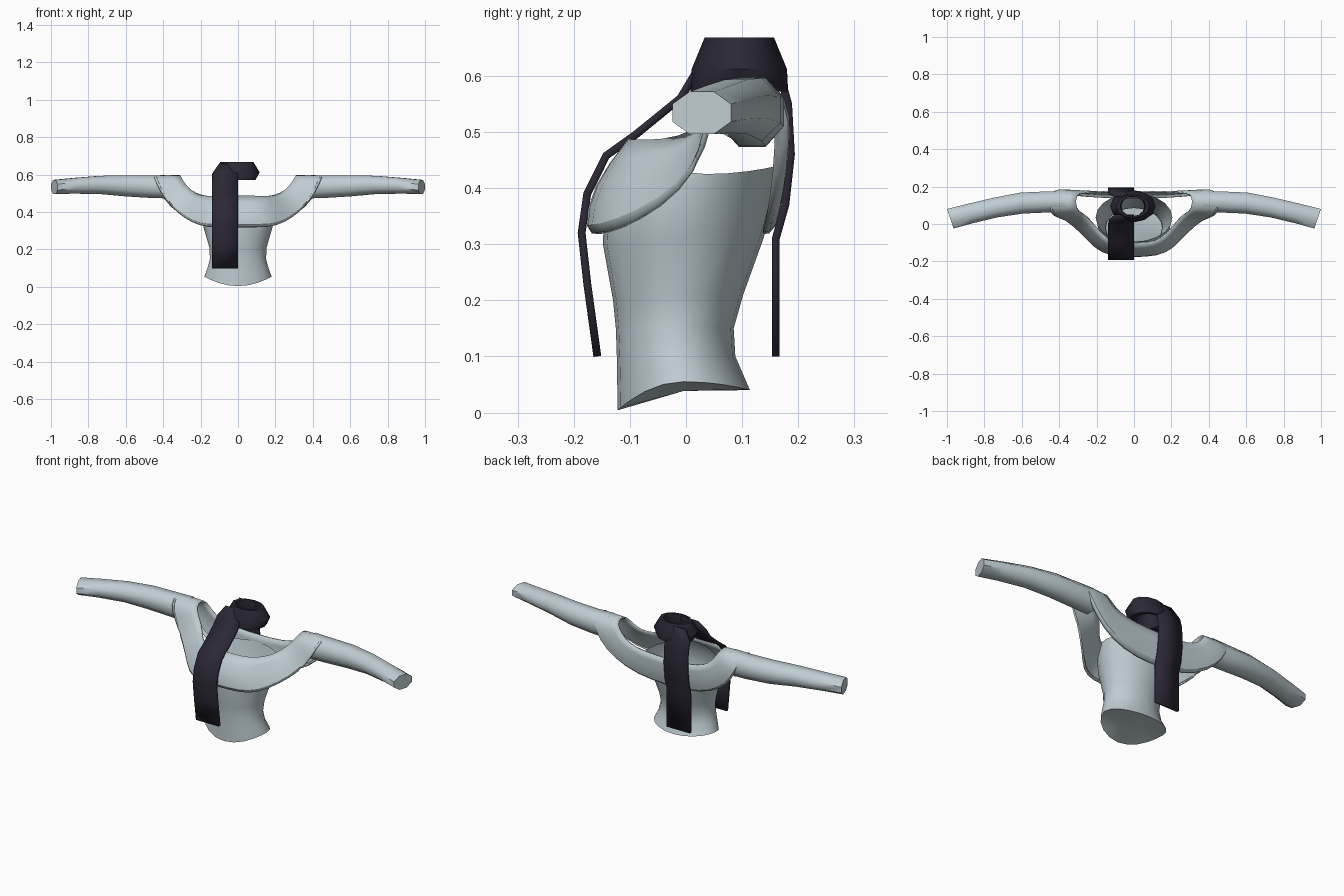
import bpy
import bmesh
from math import sin, cos, pi, radians

default_cube = bpy.data.objects.get("Cube")
if default_cube:
    bpy.data.objects.remove(default_cube, do_unlink=True)


def make_material(name, colour):
    mat = bpy.data.materials.new(name)
    mat.use_nodes = True
    mat.diffuse_color = colour
    mat.node_tree.nodes["Principled BSDF"].inputs["Base Color"].default_value = colour
    return mat


pale_cloth = make_material("pale blue grey cloth", (0.52, 0.61, 0.645, 1))
dark_cloth = make_material("dark violet cloth", (0.024, 0.021, 0.036, 1))


def loft(name, rows, material, closed=True, caps=(), thickness=0, smooth_levels=0, angle=50):
    """Skin rows of points; caps lists the rows closed by a fan to their centre."""
    bm = bmesh.new()
    rings = [[bm.verts.new(p) for p in row] for row in rows]
    count = len(rows[0])
    for low, high in zip(rings, rings[1:]):
        for i in range(count if closed else count - 1):
            j = (i + 1) % count
            bm.faces.new((low[i], low[j], high[j], high[i]))
    for index in caps:
        ring = rings[index]
        middle = bm.verts.new([sum(v.co[k] for v in ring) / count for k in range(3)])
        for i in range(count):
            bm.faces.new((ring[i], ring[(i + 1) % count], middle))
    bmesh.ops.recalc_face_normals(bm, faces=bm.faces)
    mesh = bpy.data.meshes.new(name)
    bm.to_mesh(mesh)
    bm.free()
    mesh.materials.append(material)
    obj = bpy.data.objects.new(name, mesh)
    bpy.context.collection.objects.link(obj)
    bpy.ops.object.select_all(action="DESELECT")
    bpy.context.view_layer.objects.active = obj
    obj.select_set(True)
    bpy.ops.object.shade_smooth_by_angle(angle=radians(angle))
    if smooth_levels:
        subdivision = obj.modifiers.new("rounding", "SUBSURF")
        subdivision.levels = subdivision.render_levels = smooth_levels
    if thickness:
        solid = obj.modifiers.new("cloth thickness", "SOLIDIFY")
        solid.thickness = thickness
        solid.offset = 0
    return obj


# Bodice: each ring has front y, back y, half width, then front, side and back height
def bodice_ring(front, back, half_width, z_front, z_side, z_back, sides=20):
    ring = []
    for i in range(sides):
        a = 2 * pi * i / sides
        c = cos(a)
        z_end = z_front if c > 0 else z_back
        ring.append((half_width * sin(a),
                     (front + back) / 2 + c * (front - back) / 2,
                     z_side + (z_end - z_side) * c * c))
    return ring


bodice_rings = [
    (-0.122, 0.114, 0.18, 0.004, 0.055, 0.04),
    (-0.123, 0.088, 0.163, 0.09, 0.10, 0.10),
    (-0.125, 0.085, 0.15, 0.15, 0.15, 0.15),
    (-0.130, 0.102, 0.153, 0.20, 0.21, 0.21),
    (-0.148, 0.138, 0.182, 0.30, 0.31, 0.31),
    (-0.145, 0.155, 0.197, 0.39, 0.37, 0.37),
    (-0.095, 0.165, 0.205, 0.465, 0.425, 0.44),
]
loft("bodice", [bodice_ring(*ring) for ring in bodice_rings], pale_cloth, caps=(0,))

# Draped collar: half edges from front centre, over the shoulder, to back centre
collar_low = [(0, -0.18, 0.32), (0.13, -0.175, 0.32), (0.21, -0.14, 0.325),
              (0.29, -0.05, 0.365), (0.37, 0.02, 0.43), (0.42, 0.04, 0.50),
              (0.455, 0.055, 0.57), (0.462, 0.12, 0.602), (0.45, 0.185, 0.56),
              (0.41, 0.185, 0.47), (0.33, 0.175, 0.39), (0.2, 0.16, 0.33), (0, 0.155, 0.315)]
collar_middle = [(0, -0.17, 0.40), (0.12, -0.158, 0.405), (0.19, -0.11, 0.41),
                 (0.26, -0.02, 0.44), (0.32, 0.03, 0.49), (0.36, 0.045, 0.535),
                 (0.385, 0.06, 0.58), (0.39, 0.12, 0.605), (0.38, 0.18, 0.57),
                 (0.34, 0.182, 0.5), (0.27, 0.177, 0.45), (0.18, 0.173, 0.41), (0, 0.171, 0.40)]
collar_high = [(0, -0.10, 0.485), (0.1, -0.10, 0.485), (0.16, -0.07, 0.483),
               (0.21, -0.01, 0.487), (0.25, 0.04, 0.515), (0.285, 0.06, 0.55),
               (0.305, 0.08, 0.585), (0.312, 0.12, 0.598), (0.305, 0.16, 0.58),
               (0.275, 0.165, 0.535), (0.23, 0.17, 0.5), (0.15, 0.172, 0.48), (0, 0.172, 0.475)]


def mirrored_loop(half):
    return half + [(-x, y, z) for x, y, z in half[-2:0:-1]]


# The lip turns the low edge back in to the bodice
collar_lip = [(x * 0.95, y * 0.87, z + 0.002) for x, y, z in collar_low]
loft("draped_collar",
     [mirrored_loop(edge) for edge in (collar_lip, collar_low, collar_middle, collar_high)],
     pale_cloth, thickness=0.008, smooth_levels=1, angle=60)

# Sleeves: stations of x, centre y, centre z, y radius, z radius, slant
sleeve_stations = [
    (0.37, 0.118, 0.535, 0.058, 0.064, 0),
    (0.46, 0.118, 0.535, 0.058, 0.062, 0),
    (0.60, 0.112, 0.540, 0.058, 0.058, 0.1),
    (0.74, 0.088, 0.545, 0.054, 0.050, 0.2),
    (0.88, 0.055, 0.540, 0.053, 0.043, 0.3),
    (0.982, 0.028, 0.534, 0.054, 0.039, 0.33),
]


def sleeve_ring(side, x, y, z, radius_y, radius_z, slant, sides=8):
    ring = []
    for i in range(sides):
        a = 2 * pi * (i + 0.5) / sides
        dy = radius_y * 1.05 * cos(a)
        ring.append((side * (x + slant * dy), y + dy, z + radius_z * 1.05 * sin(a)))
    return ring


for label, side in (("left", 1), ("right", -1)):
    loft(label + "_sleeve", [sleeve_ring(side, *s) for s in sleeve_stations],
         pale_cloth, caps=(-1,))

# Scarf loop around the neck: x radius, y radius, height, from low to inner edge
loop_profile = [(0.07, 0.07, 0.575), (0.10, 0.087, 0.572), (0.122, 0.085, 0.612),
                (0.088, 0.062, 0.668), (0.068, 0.054, 0.668), (0.062, 0.053, 0.61),
                (0.07, 0.07, 0.575)]
loop_rows = []
for rx, ry, z in loop_profile:
    angles = [2 * pi * i / 12 for i in range(12)]
    loop_rows.append([(-0.006 + rx * cos(a), 0.095 + ry * sin(a), z) for a in angles])
loft("scarf_loop", loop_rows, dark_cloth)

# Scarf tails: side paths of y and height
scarf_tails = {
    "front_scarf_tail": [(-0.158, 0.10), (-0.176, 0.23), (-0.186, 0.32), (-0.176, 0.39),
                         (-0.142, 0.458), (-0.09, 0.495), (-0.01, 0.56), (0.02, 0.61),
                         (0.045, 0.655)],
    "back_scarf_tail": [(0.16, 0.10), (0.16, 0.31), (0.177, 0.37), (0.187, 0.46),
                        (0.182, 0.55), (0.168, 0.60), (0.150, 0.655)],
}
for name, path in scarf_tails.items():
    rows = []
    for y, z in path:
        narrow = max(0, z - 0.6) * 0.7
        rows.append([(x, y, z) for x in (-0.14 + narrow, -0.07, 0)])
    loft(name, rows, dark_cloth, closed=False, thickness=0.014)
